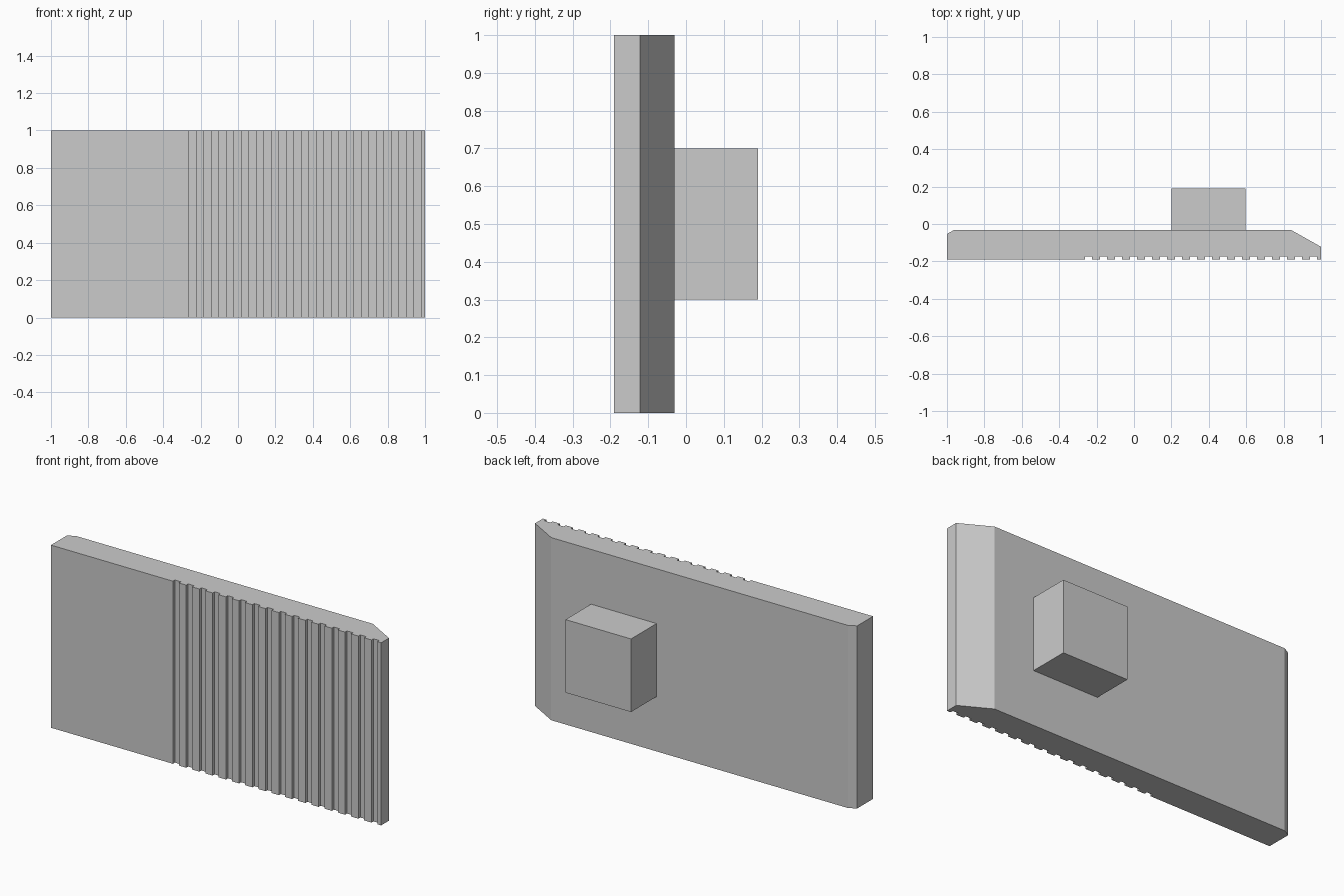
import bpy, bmesh

if "Cube" in bpy.data.objects:
    bpy.data.objects.remove(bpy.data.objects["Cube"])


def extrude_profile(name, points, z0, z1):
    """Solid from an xy outline (counter-clockwise) extruded along z."""
    bm = bmesh.new()
    face = bm.faces.new([bm.verts.new((x, y, z0)) for x, y in points])
    res = bmesh.ops.extrude_face_region(bm, geom=[face])
    top = [v for v in res["geom"] if isinstance(v, bmesh.types.BMVert)]
    bmesh.ops.translate(bm, verts=top, vec=(0, 0, z1 - z0))
    bmesh.ops.recalc_face_normals(bm, faces=bm.faces)
    mesh = bpy.data.meshes.new(name)
    bm.to_mesh(mesh)
    bm.free()
    obj = bpy.data.objects.new(name, mesh)
    bpy.context.collection.objects.link(obj)
    return obj


# Plate: front edge with 16 narrow grooves, chamfered back corners
FRONT, BACK, DEPTH = -0.19, -0.031, 0.017
outline = [(-1, FRONT)]
for i in range(16):
    a = -0.261 + 0.0802 * i
    b = a + 0.036
    outline += [(a, FRONT), (a, FRONT + DEPTH), (b, FRONT + DEPTH), (b, FRONT)]
outline += [(1, FRONT), (1, -0.122), (0.838, BACK), (-0.96, BACK), (-1, -0.053)]
extrude_profile("grooved_plate", outline, 0, 1)

# Mounting block on the back
extrude_profile("back_block",
                [(0.2, BACK), (0.597, BACK), (0.597, 0.19), (0.2, 0.19)], 0.3, 0.7)
